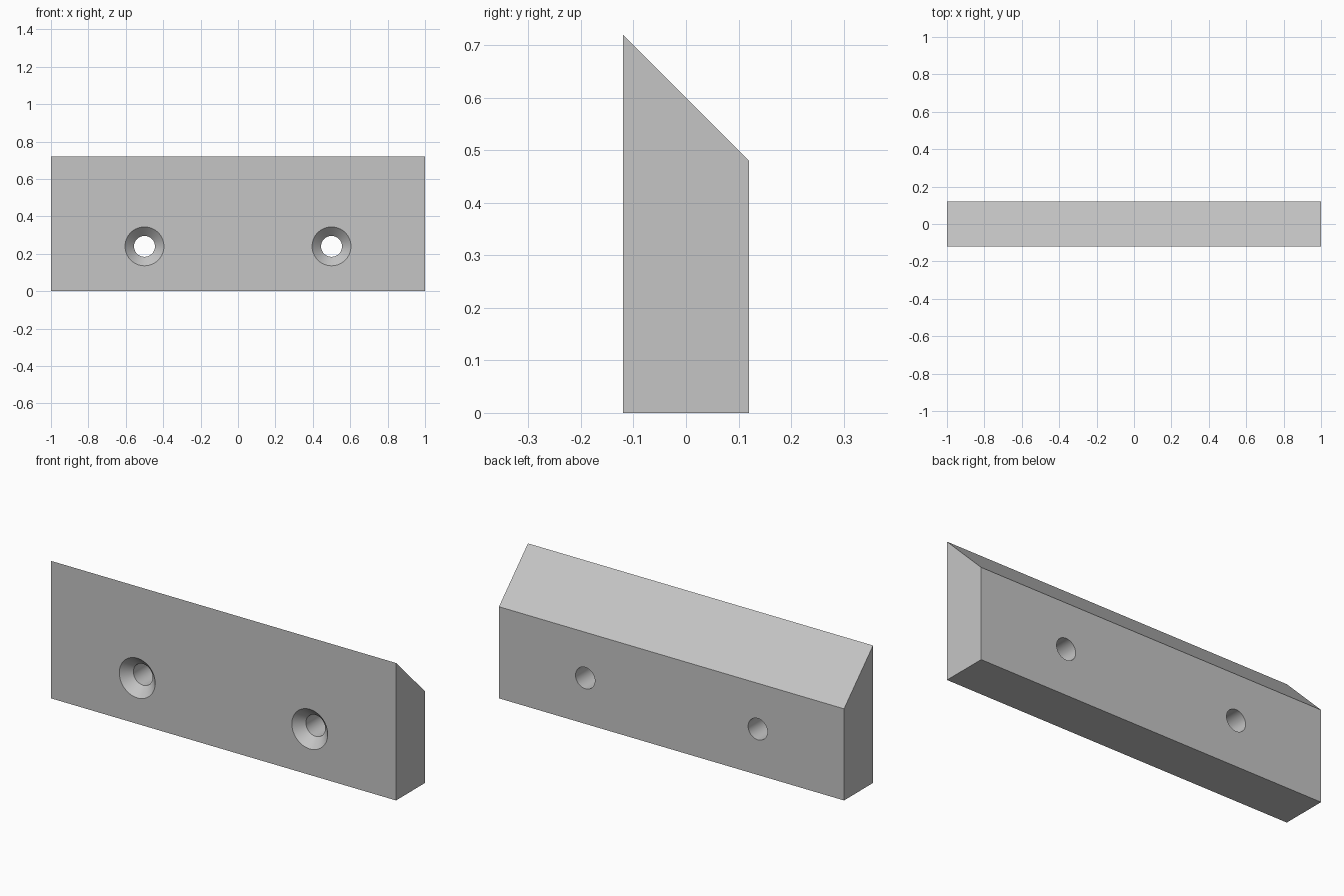
import bpy, bmesh, math
from mathutils import Matrix, Vector

cube = bpy.data.objects.get("Cube")
if cube:
    bpy.data.objects.remove(cube, do_unlink=True)

LENGTH, DEPTH, FRONT_H, BACK_H = 2.0, 0.24, 0.72, 0.48
HOLE_X, HOLE_Z, HOLE_R, SINK_R = 0.5, 0.24, 0.056, 0.104
SEGMENTS = 64

grey = bpy.data.materials.new("plain grey")
grey.use_nodes = True
colour = (0.56, 0.56, 0.56, 1)
grey.diffuse_color = colour
grey.node_tree.nodes["Principled BSDF"].inputs["Base Color"].default_value = colour


def add_object(name, bm):
    bmesh.ops.recalc_face_normals(bm, faces=bm.faces)
    mesh = bpy.data.meshes.new(name)
    bm.to_mesh(mesh)
    bm.free()
    mesh.materials.append(grey)
    obj = bpy.data.objects.new(name, mesh)
    bpy.context.collection.objects.link(obj)
    return obj


# Bar: side profile with a sloped top, extruded along its length
bm = bmesh.new()
front, back = -DEPTH / 2, DEPTH / 2
profile = [(front, 0), (back, 0), (back, BACK_H), (front, FRONT_H)]
face = bm.faces.new([bm.verts.new((-LENGTH / 2, y, z)) for y, z in profile])
end = bmesh.ops.extrude_face_region(bm, geom=[face])["geom"]
bmesh.ops.translate(bm, vec=(LENGTH, 0, 0),
                    verts=[v for v in end if isinstance(v, bmesh.types.BMVert)])
bar = add_object("bevelled_bar", bm)


# Countersunk screw hole cutter: revolved outline, overshooting both faces
def screw_cutter(name, x):
    over = 0.02
    sink_end = front + SINK_R - HOLE_R
    outline = [(0, front - over), (SINK_R + over, front - over),
               (HOLE_R, sink_end), (HOLE_R, back + over), (0, back + over)]
    bm = bmesh.new()
    verts = [bm.verts.new((r, y, 0)) for r, y in outline]
    edges = [bm.edges.new(pair) for pair in zip(verts, verts[1:])]
    bmesh.ops.spin(bm, geom=verts + edges, cent=(0, 0, 0), axis=(0, 1, 0),
                   angle=math.tau, steps=SEGMENTS)
    bmesh.ops.remove_doubles(bm, verts=bm.verts, dist=1e-5)
    bmesh.ops.translate(bm, verts=bm.verts, vec=(x, 0, HOLE_Z))
    cutter = add_object(name, bm)
    cutter.hide_render = True
    return cutter


bpy.context.view_layer.objects.active = bar
for side, x in (("left", HOLE_X), ("right", -HOLE_X)):
    cutter = screw_cutter(side + "_hole_cutter", x)
    mod = bar.modifiers.new(side + "_hole", 'BOOLEAN')
    mod.operation = 'DIFFERENCE'
    mod.solver = 'EXACT'
    mod.object = cutter
    bpy.ops.object.modifier_apply(modifier=mod.name)
    bpy.data.objects.remove(cutter, do_unlink=True)

# Smooth hole walls, crisp edges elsewhere
bpy.ops.object.select_all(action='DESELECT')
bar.select_set(True)
bpy.ops.object.shade_smooth_by_angle(angle=math.radians(30))
